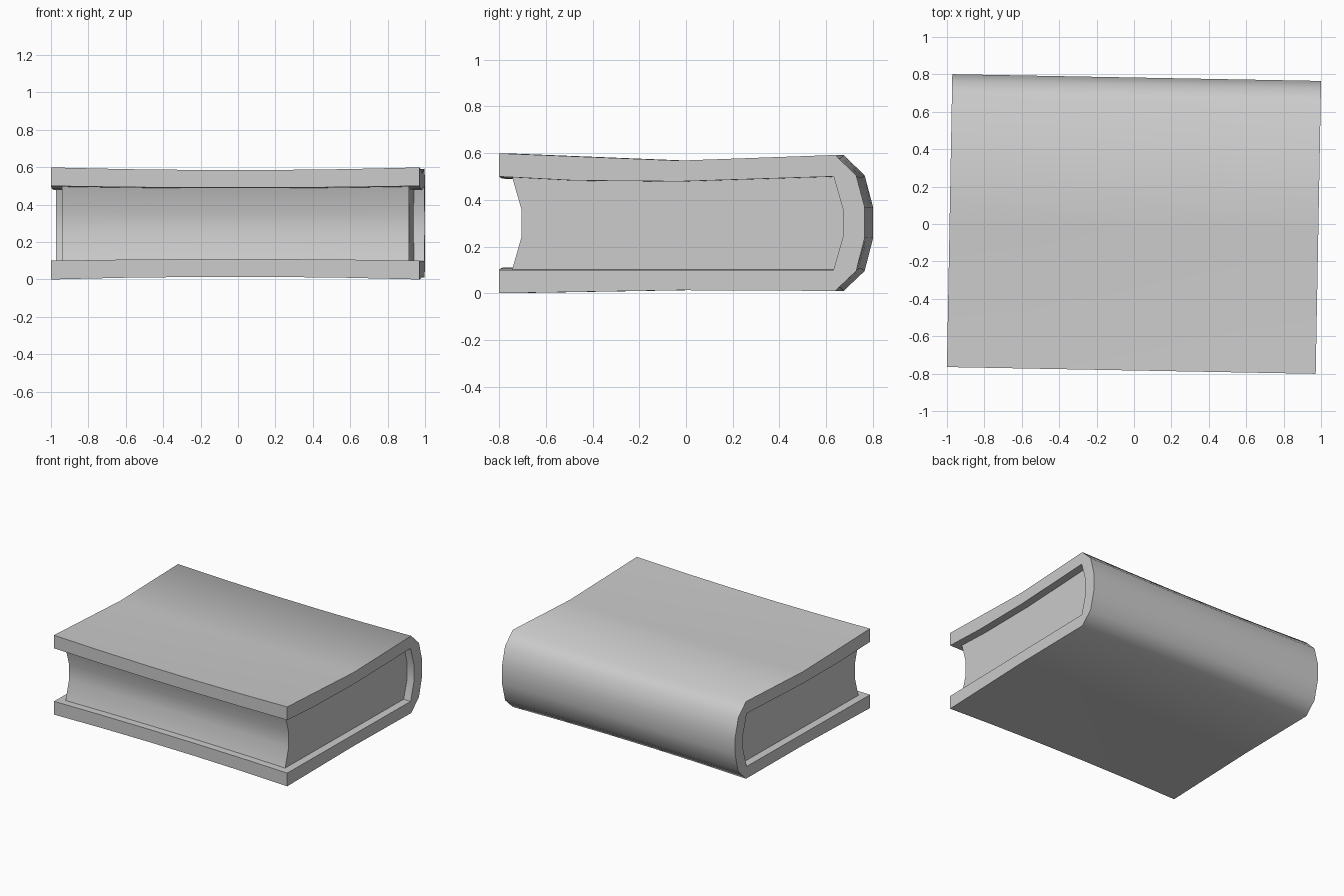
import bpy, bmesh, math

if "Cube" in bpy.data.objects:
    bpy.data.objects.remove(bpy.data.objects["Cube"])

TILT = math.radians(-1.05)          # the book lies slightly turned
STATIONS = [-1, -0.6, -0.2, 0.2, 0.6, 1]


def loft(name, profile, half_width):
    """Extrude a (y, z) profile along x, pinching it a little at mid-length."""
    bm = bmesh.new()
    rings = []
    for s in STATIONS:
        pinch = 1 - 0.048 * (1 - s * s)
        rings.append([bm.verts.new((s * half_width, y, 0.3 + (z - 0.3) * pinch))
                      for y, z in profile])
    n = len(profile)
    for a, b in zip(rings, rings[1:]):
        for i in range(n):
            j = (i + 1) % n
            bm.faces.new((a[i], a[j], b[j], b[i]))
    bm.faces.new(rings[0])
    bm.faces.new(rings[-1])
    bmesh.ops.recalc_face_normals(bm, faces=bm.faces)
    mesh = bpy.data.meshes.new(name)
    bm.to_mesh(mesh)
    bm.free()
    obj = bpy.data.objects.new(name, mesh)
    bpy.context.collection.objects.link(obj)
    obj.rotation_euler.z = TILT
    bpy.ops.object.select_all(action='DESELECT')
    obj.select_set(True)
    bpy.context.view_layer.objects.active = obj
    bpy.ops.object.shade_smooth_by_angle(angle=math.radians(50))
    return obj


# Cover: sagging top board, faceted round spine, bottom board, then inside face
outer = [(-0.783, 0.599), (-0.01, 0.568), (0.657, 0.592), (0.747, 0.505),
         (0.783, 0.37), (0.783, 0.235), (0.747, 0.095), (0.657, 0.01),
         (-0.01, 0.013), (-0.783, 0.0)]
inner = [(-0.783, 0.1), (0.65, 0.1), (0.69, 0.24), (0.69, 0.36),
         (0.65, 0.5), (-0.01, 0.479), (-0.46, 0.483), (-0.783, 0.5)]
loft("cover", outer + inner, 0.986)

# Page block: hollow fore-edge, rounded back tucked into the spine
pages = [(-0.728, 0.499), (-0.688, 0.36), (-0.688, 0.24), (-0.728, 0.099),
         (0.651, 0.099), (0.691, 0.24), (0.691, 0.36), (0.651, 0.501),
         (-0.01, 0.481), (-0.46, 0.485)]
loft("pages", pages, 0.928)
